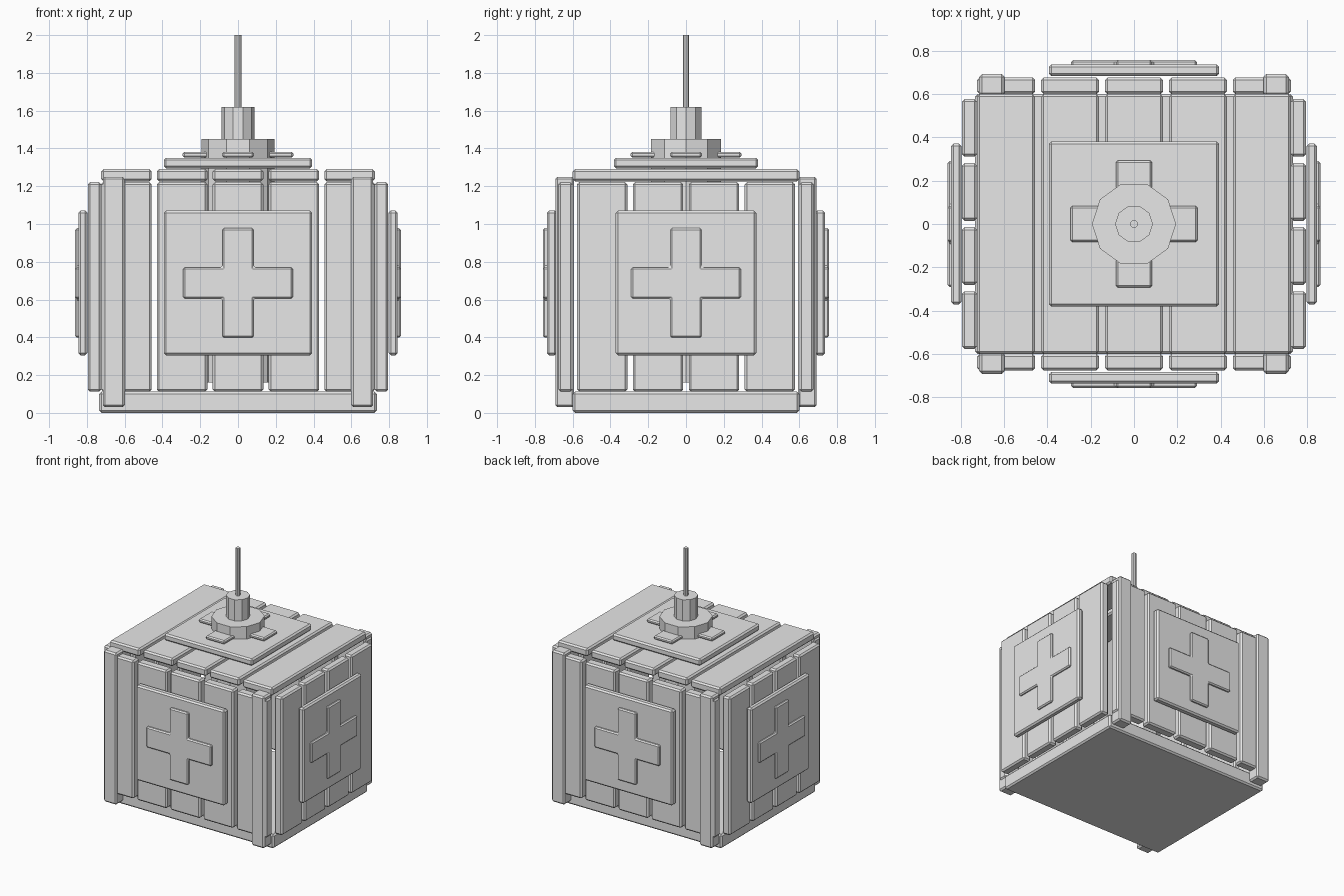
import bpy
import bmesh
from math import pi
from mathutils import Matrix, Vector

cube = bpy.data.objects.get("Cube")
if cube:
    bpy.data.objects.remove(cube, do_unlink=True)

grey = bpy.data.materials.new("light grey")
grey.use_nodes = True
grey.diffuse_color = (0.8, 0.8, 0.8, 1)
grey.node_tree.nodes["Principled BSDF"].inputs["Base Color"].default_value = (0.8, 0.8, 0.8, 1)


def finish(name, bm, matrix=None, bevel=0.012):
    """Turn a bmesh into a flat-shaded object with chamfered edges."""
    if matrix:
        bm.transform(matrix)
    bmesh.ops.recalc_face_normals(bm, faces=bm.faces)
    mesh = bpy.data.meshes.new(name)
    bm.to_mesh(mesh)
    bm.free()
    mesh.materials.append(grey)
    obj = bpy.data.objects.new(name, mesh)
    bpy.context.collection.objects.link(obj)
    if bevel:
        mod = obj.modifiers.new("chamfer", 'BEVEL')
        mod.width = bevel
        mod.segments = 1
        mod.limit_method = 'ANGLE'
    return obj


def box(name, low, high, matrix=None, bevel=0.012):
    low, high = Vector(low), Vector(high)
    bm = bmesh.new()
    bmesh.ops.create_cube(bm, size=1)
    place = Matrix.Translation((low + high) / 2) @ Matrix.Diagonal((*(high - low), 1))
    bm.transform(place)
    return finish(name, bm, matrix, bevel)


def cross(name, reach, arm, bottom, top, matrix):
    """Plus-shaped outline extruded along local z."""
    corner = [(reach, -arm), (reach, arm), (arm, arm)]
    bm = bmesh.new()
    verts = []
    for turn in range(4):
        spin = Matrix.Rotation(turn * pi / 2, 3, 'Z')
        verts += [bm.verts.new(spin @ Vector((x, y, bottom))) for x, y in corner]
    face = bm.faces.new(verts)
    moved = bmesh.ops.extrude_face_region(bm, geom=[face])["geom"]
    bmesh.ops.translate(bm, vec=(0, 0, top - bottom),
                        verts=[v for v in moved if isinstance(v, bmesh.types.BMVert)])
    return finish(name, bm, matrix, 0.009)


def cylinder(name, radius, bottom, top, sides=10):
    bm = bmesh.new()
    bmesh.ops.create_cone(bm, cap_ends=True, segments=sides, radius1=radius,
                          radius2=radius, depth=top - bottom)
    # a corner points along y
    matrix = Matrix.Translation((0, 0, (bottom + top) / 2)) @ Matrix.Rotation(pi / 2, 4, 'Z')
    return finish(name, bm, matrix, 0)


# Floor slab
box("floor", (-0.735, -0.6, 0), (0.735, 0.6, 0.112))

# Lid, front and back planks
for i in range(-2, 3):
    x0, x1 = i * 0.2955 - 0.134, i * 0.2955 + 0.134
    box("lid_plank", (x0, -0.6, 1.226), (x1, 0.6, 1.29))
    box("front_plank", (x0, -0.677, 0.112), (x1, -0.6, 1.222))
    box("back_plank", (x0, 0.6, 0.112), (x1, 0.677, 1.222))

# Side planks
for i in range(4):
    y = (i - 1.5) * 0.296
    box("left_plank", (0.725, y - 0.133, 0.112), (0.795, y + 0.133, 1.222))
    box("right_plank", (-0.795, y - 0.133, 0.112), (-0.725, y + 0.133, 1.222))

# Corner posts
for x in (-0.657, 0.657):
    for y in (-0.642, 0.642):
        box("corner_post", (x - 0.058, y - 0.05, 0.03), (x + 0.058, y + 0.05, 1.25))

# Plates with raised crosses on the four walls
walls = [("front", 0.393, 0.683, 0.737, 0.757), ("left", 0.372, 0.797, 0.845, 0.862),
         ("back", 0.393, 0.683, 0.737, 0.757), ("right", 0.372, 0.797, 0.845, 0.862)]
for i, (side, half, inner, outer, raised) in enumerate(walls):
    facing = (Matrix.Translation((0, 0, 0.688)) @ Matrix.Rotation(i * pi / 2, 4, 'Z')
              @ Matrix.Rotation(pi / 2, 4, 'X'))
    box(side + "_plate", (-half, -0.383, inner), (half, 0.383, outer), facing)
    cross(side + "_cross", 0.29, 0.083, outer - 0.012, raised, facing)

# Lid plate and cross
box("lid_plate", (-0.393, -0.382, 1.295), (0.393, 0.382, 1.35))
cross("lid_cross", 0.293, 0.084, 1.352, 1.382, Matrix.Identity(4))

# Beacon running down into the crate, its cap and antenna
cylinder("beacon_body", 0.194, 0.16, 1.45)
cylinder("beacon_cap", 0.087, 1.45, 1.62)
cylinder("antenna", 0.018, 1.62, 2.0)
